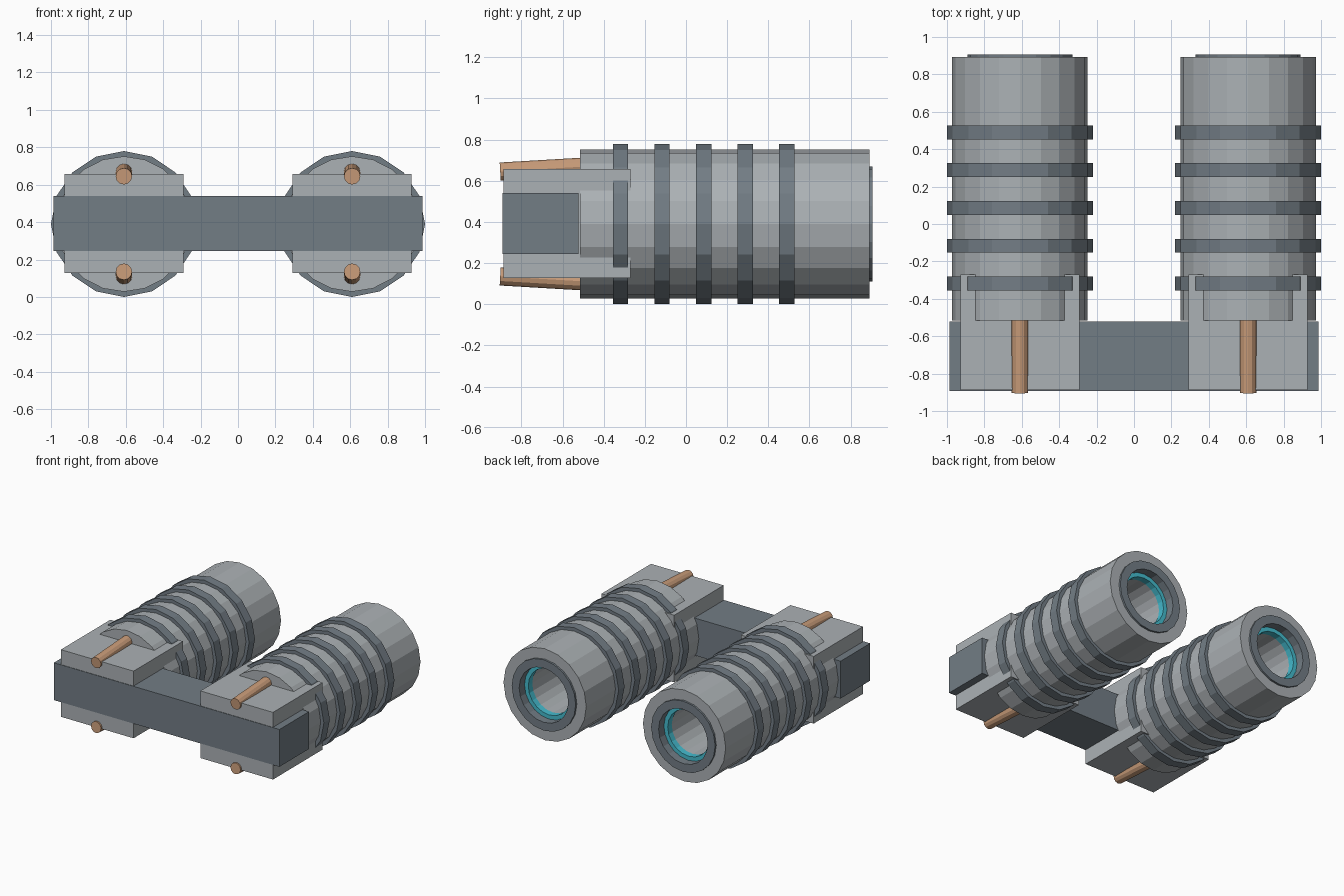
import bpy
import bmesh
from math import sin, cos, pi
from mathutils import Vector

default = bpy.data.objects.get("Cube")
if default:
    bpy.data.objects.remove(default)


def material(name, rgb):
    mat = bpy.data.materials.new(name)
    mat.use_nodes = True
    colour = (*rgb, 1.0)
    mat.diffuse_color = colour
    mat.node_tree.nodes["Principled BSDF"].inputs["Base Color"].default_value = colour
    return mat


LIGHT = material("light grey metal", (0.41, 0.44, 0.46))
DARK = material("slate grey metal", (0.17, 0.205, 0.235))
COPPER = material("copper", (0.58, 0.33, 0.19))
TEAL = material("teal glow", (0.06, 0.50, 0.62))

AXIS_X, AXIS_Z = 0.61, 0.39


def finish(bm, name, mat):
    bmesh.ops.recalc_face_normals(bm, faces=bm.faces)
    mesh = bpy.data.meshes.new(name)
    bm.to_mesh(mesh)
    bm.free()
    mesh.materials.append(mat)
    obj = bpy.data.objects.new(name, mesh)
    bpy.context.collection.objects.link(obj)
    return obj


def box(name, mat, low, high):
    bm = bmesh.new()
    bmesh.ops.create_cube(bm, size=1)
    low, high = Vector(low), Vector(high)
    for v in bm.verts:
        v.co = (low + high) / 2 + v.co * (high - low)
    return finish(bm, name, mat)


def lathe(name, mat, profile, sides, x):
    """Turn a closed (radius, y) profile about a barrel axis."""
    bm = bmesh.new()
    loops = []
    for i in range(sides):
        a = 2 * pi * i / sides
        loops.append([bm.verts.new((x + r * sin(a), y, AXIS_Z + r * cos(a)))
                      for r, y in profile])
    n = len(profile)
    for i in range(sides):
        a, b = loops[i], loops[(i + 1) % sides]
        for j in range(n):
            k = (j + 1) % n
            if profile[j][0] or profile[k][0]:
                bm.faces.new((a[j], a[k], b[k], b[j]))
    bmesh.ops.remove_doubles(bm, verts=bm.verts, dist=1e-5)
    return finish(bm, name, mat)


def tube(name, mat, outer, inner, y0, y1, sides, x):
    profile = [(outer, y0), (outer, y1), (inner, y1), (inner, y0)]
    return lathe(name, mat, profile, sides, x)


def rod(name, mat, start, end, radius, sides):
    start, end = Vector(start), Vector(end)
    way = end - start
    bm = bmesh.new()
    bmesh.ops.create_cone(bm, cap_ends=True, segments=sides, radius1=radius,
                          radius2=radius, depth=way.length)
    turn = way.to_track_quat('Z', 'Y')
    for v in bm.verts:
        v.co = turn @ v.co + (start + end) / 2
    return finish(bm, name, mat)


# Crossbar joining the two barrels
box("crossbar", DARK, (-0.987, -0.892, 0.245), (0.987, -0.522, 0.54))

for side, s in (("left", 1), ("right", -1)):
    x = s * AXIS_X

    # Mounting block
    box(side + "_mount", LIGHT, (x - 0.318, -0.888, 0.127), (x + 0.318, -0.27, 0.658))

    # Hollow barrel with a blind bore
    lathe(side + "_barrel", LIGHT,
          [(0, -0.515), (0.362, -0.515), (0.362, 0.892), (0.25, 0.892),
           (0.25, 0.8), (0.185, 0.8), (0.185, -0.2), (0, -0.2)], 20, x)

    # Raised cooling bands
    for i in range(5):
        y = -0.318 + i * 0.202
        tube(f"{side}_band_{i + 1}", DARK, 0.39, 0.34, y - 0.037, y + 0.037, 16, x)

    # Muzzle lip and glowing ring inside it
    tube(side + "_muzzle_lip", DARK, 0.28, 0.215, 0.78, 0.907, 20, x)
    tube(side + "_glow_ring", TEAL, 0.22, 0.182, 0.79, 0.84, 20, x)

    # Slightly splayed copper rods above and below the mount
    for level, t in (("upper", 1), ("lower", -1)):
        rod(f"{side}_{level}_rod", COPPER,
            (x, -0.903, AXIS_Z + t * 0.255), (x, -0.46, AXIS_Z + t * 0.281), 0.044, 12)
